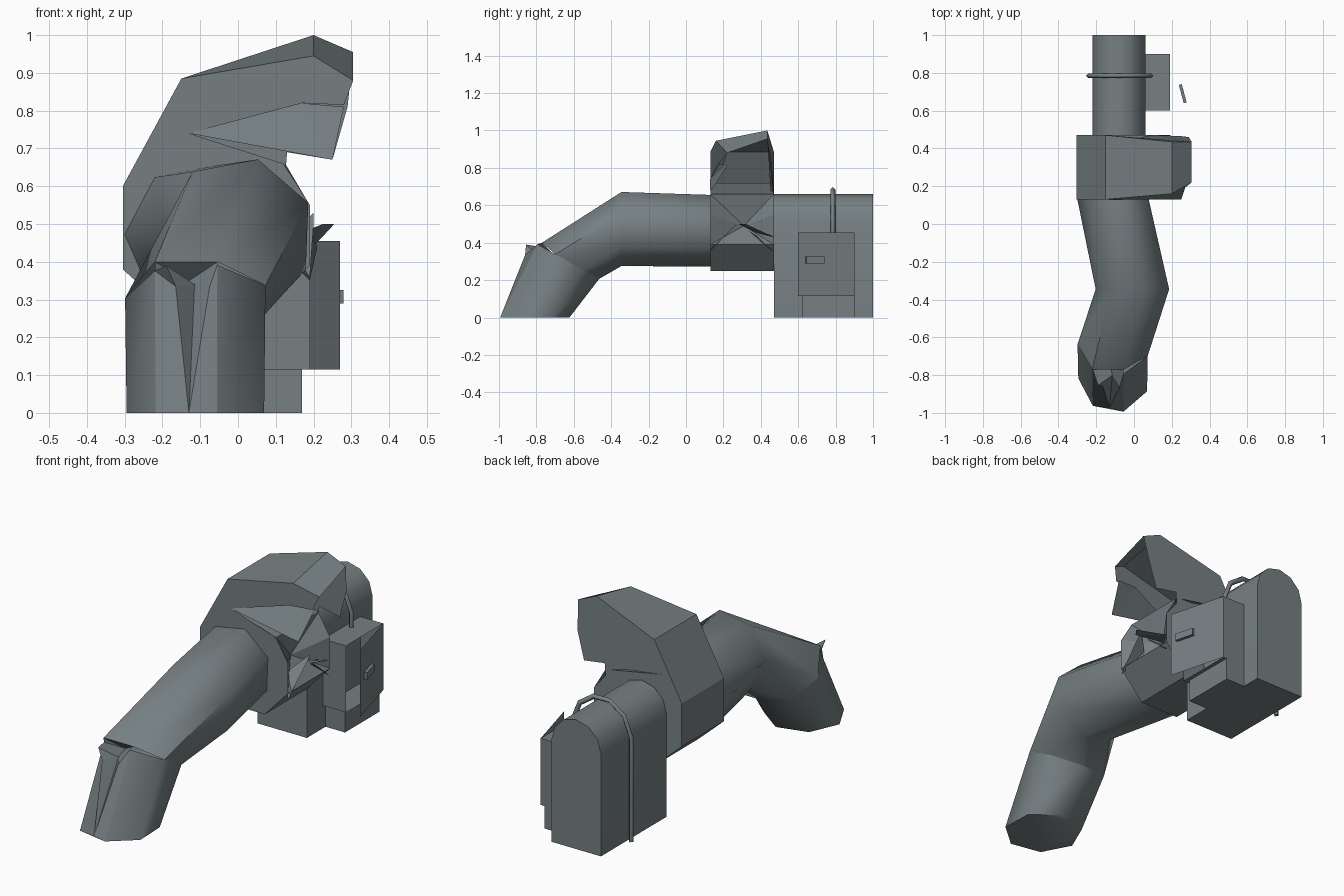
import bpy, bmesh, math
from mathutils import Vector

if "Cube" in bpy.data.objects:
    bpy.data.objects.remove(bpy.data.objects["Cube"])

mat = bpy.data.materials.new("grey metal")
mat.diffuse_color = (0.18, 0.215, 0.225, 1)
mat.use_nodes = True
mat.node_tree.nodes["Principled BSDF"].inputs["Base Color"].default_value = mat.diffuse_color


def make(name, verts, faces, smooth=False, recalc=True):
    me = bpy.data.meshes.new(name)
    me.from_pydata([tuple(v) for v in verts], [], faces)
    if recalc:
        bm = bmesh.new()
        bm.from_mesh(me)
        bmesh.ops.recalc_face_normals(bm, faces=bm.faces)
        bm.to_mesh(me)
        bm.free()
    me.materials.append(mat)
    ob = bpy.data.objects.new(name, me)
    bpy.context.collection.objects.link(ob)
    if smooth:
        bpy.context.view_layer.objects.active = ob
        ob.select_set(True)
        bpy.ops.object.shade_smooth_by_angle(angle=math.radians(55))
        ob.select_set(False)
    return ob


def box(name, lo, hi, open_right=False):
    v = [(x, y, z) for x in (lo[0], hi[0]) for y in (lo[1], hi[1]) for z in (lo[2], hi[2])]
    f = [(0, 1, 3, 2), (0, 4, 5, 1), (2, 3, 7, 6), (0, 2, 6, 4), (1, 5, 7, 3)]
    if not open_right:
        f.append((4, 6, 7, 5))
    return make(name, v, f)


# arched rear housing
arch = [(-0.22, 0.0), (0.06, 0.0)]
arch += [(-0.08 + 0.14 * math.cos(math.pi * i / 6), 0.52 + 0.14 * math.sin(math.pi * i / 6)) for i in range(7)]
n = len(arch)
verts = [(x, y, z) for y in (0.47, 1.0) for x, z in arch]
faces = [(i, (i + 1) % n, n + (i + 1) % n, n + i) for i in range(n)]
faces += [tuple(range(n)), tuple(range(n, 2 * n))]
make("rear_housing", verts, faces, True)

# cable over the housing, from the floor to the control box
cable = bpy.data.curves.new("cable", 'CURVE')
cable.dimensions = '3D'
cable.bevel_depth = 0.013
cable.bevel_resolution = 0
cable.use_fill_caps = True
path = [(-0.24, 0.0), (-0.24, 0.53), (-0.2, 0.63), (-0.12, 0.685), (-0.03, 0.685), (0.05, 0.63), (0.09, 0.53), (0.09, 0.45)]
sp = cable.splines.new('POLY')
sp.points.add(len(path) - 1)
for p, (x, z) in zip(sp.points, path):
    p.co = (x, 0.785, z, 1)
cable.materials.append(mat)
bpy.context.collection.objects.link(bpy.data.objects.new("cable", cable))

# control box, its base, open door and handle
box("control_box", (0.06, 0.6, 0.115), (0.19, 0.9, 0.455), True)
box("control_box_base", (0.06, 0.62, 0.0), (0.17, 0.9, 0.115))
make("box_door", [(0.19, 0.9, 0.115), (0.27, 0.6, 0.115), (0.27, 0.6, 0.455), (0.19, 0.9, 0.455)],
     [(3, 2, 1, 0)], recalc=False)
handle = box("door_handle", (-0.008, -0.05, -0.018), (0.008, 0.05, 0.018))
handle.location = (0.258, 0.69, 0.307)
handle.rotation_euler.z = math.atan2(0.08, 0.3)

# seven-sided pipe rings
SIDES = 7


def ring(c, up, r):
    c, up = Vector(c), Vector(up).normalized()
    out = []
    for k in range(SIDES):
        a = math.radians(75) + math.tau * k / SIDES
        out.append(c + Vector((math.cos(a) * r, 0, 0)) + up * math.sin(a) * r)
    return out


joint = ring((-0.105, -0.63, 0.30), (0, -0.17, 0.095), 0.194)
foot = ring((-0.105, -0.81, 0.0), (0, -1, 0), 0.19)
upper_end = [v.copy() for v in joint]
for k in (0, 1):
    upper_end[k].y = -0.77
    upper_end[k].z = 0.40
rings = [ring((-0.105, 0.14, 0.465), (0, 0, 1), 0.197), ring((0.0, -0.345, 0.475), (0, 0, 1), 0.203), upper_end]
verts = [v for r in rings for v in r]
faces = [(s * SIDES + k, s * SIDES + (k + 1) % SIDES, (s + 1) * SIDES + (k + 1) % SIDES, (s + 1) * SIDES + k)
         for s in range(2) for k in range(SIDES)]
make("pipe_upper", verts, faces, True)

# lower pipe, with the front panel left out for the tear
verts = joint + foot
faces = [(k, (k + 1) % SIDES, SIDES + (k + 1) % SIDES, SIDES + k) for k in range(1, SIDES)]
faces[0:0] = []
faces.append(tuple(range(SIDES, 2 * SIDES)))
make("pipe_lower", verts, faces, True)

# torn front panel: two flaps beside a dented crack, and a gap under the upper rim
R, L, br, bl = joint[0], joint[1], foot[0], foot[1]
m = Vector((-0.13, -0.975, 0.0))
a = Vector((-0.165, -0.86, 0.335))
b = Vector((-0.075, -0.86, 0.335))
c = Vector((-0.115, -0.80, 0.34))
tip = Vector((-0.19, -0.855, 0.39))
notch = Vector((-0.13, -0.72, 0.35))
make("torn_panel", [R, L, br, bl, m, a, b, c, tip, notch, upper_end[0], upper_end[1]],
     [(1, 8, 5), (1, 5, 4, 3), (6, 0, 2, 4), (5, 7, 4), (7, 6, 4), (8, 7, 5), (1, 9, 7, 8),
      (0, 6, 7, 9), (10, 9, 0), (11, 1, 9), (11, 9, 10)])

# junction block: outline from the lower right, round the left, up to the hood tip
outline = [(0.19, 0.39), (0.06, 0.25), (-0.16, 0.25), (-0.305, 0.38), (-0.305, 0.60), (-0.15, 0.885)]
front = [(x, 0.13, z) for x, z in outline]
back = [(x, 0.47, z) for x, z in outline]
front += [(0.2, 0.16, 0.945), (0.305, 0.22, 0.88)]
back += [(0.2, 0.435, 1.0), (0.305, 0.435, 0.955)]
n = len(front)
# end walls drop from the hood tip to a waist and down to the lower right
front += [(0.28, 0.2, 0.815), (0.17, 0.17, 0.82), (-0.13, 0.13, 0.74), (0.12, 0.13, 0.66), (0.19, 0.13, 0.55)]
back += [(0.29, 0.46, 0.81), (0.25, 0.465, 0.67), (0.13, 0.47, 0.69), (0.125, 0.47, 0.63), (0.19, 0.47, 0.55)]
N = len(front)
verts = front + back
faces = [(i, i + 1, N + i + 1, N + i) for i in range(n - 1)]
faces += [tuple(range(N)), tuple(range(N, 2 * N))]
make("junction_block", verts, faces)

# hood floor and bent lip along its front edge
make("hood_floor", [(-0.2, 0.13, 0.72), (0.125, 0.13, 0.66), (0.125, 0.47, 0.66), (-0.2, 0.47, 0.72)], [(0, 1, 2, 3)])
make("hood_lip", [(-0.13, 0.128, 0.74), (0.17, 0.21, 0.82), (0.28, 0.22, 0.81), (0.25, 0.13, 0.67)],
     [(0, 3, 1), (1, 3, 2)])

# crumpled right side, pushed in to a point, with outward shards
rim = [(0.19, 0.13, 0.39), (0.19, 0.47, 0.39), (0.19, 0.47, 0.55), (0.125, 0.47, 0.66),
       (0.125, 0.13, 0.66), (0.19, 0.13, 0.55)]
make("torn_side", rim + [(0.08, 0.31, 0.49)], [(i, (i + 1) % 6, 6) for i in range(6)])
shards = [[(0.19, 0.47, 0.43), (0.1, 0.38, 0.45), (0.225, 0.28, 0.5), (0.255, 0.32, 0.5)],
          [(0.19, 0.13, 0.36), (0.12, 0.22, 0.45), (0.20, 0.30, 0.53), (0.2, 0.27, 0.5)],
          [(0.19, 0.47, 0.35), (0.12, 0.4, 0.42), (0.19, 0.33, 0.47), (0.21, 0.36, 0.44)]]
for i, s in enumerate(shards):
    make("shard_%d" % (i + 1), s, [(0, 1, 2), (0, 2, 3), (0, 3, 1), (1, 3, 2)])
